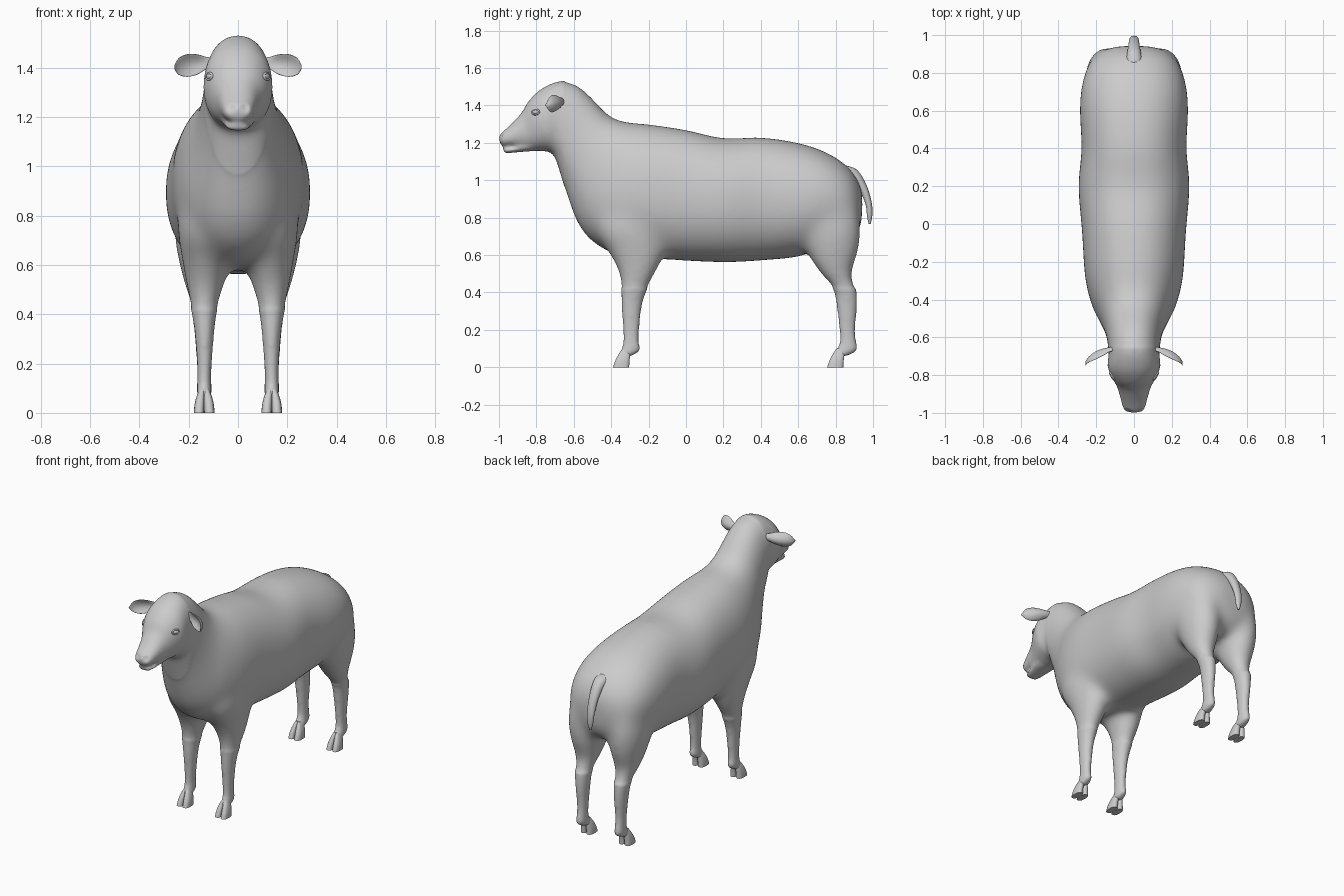
import bpy, bmesh, math
from mathutils import Vector

cube = bpy.data.objects.get("Cube")
if cube:
    bpy.data.objects.remove(cube, do_unlink=True)

grey = bpy.data.materials.new("soft_grey")
grey.use_nodes = True
GREY = (0.6, 0.6, 0.6, 1)
grey.diffuse_color = GREY
grey.node_tree.nodes["Principled BSDF"].inputs["Base Color"].default_value = GREY


def spline(rows, steps):
    """Catmull-Rom interpolation through rows of numbers."""
    out = []
    for i in range(len(rows) - 1):
        a, b = rows[max(i - 1, 0)], rows[i]
        c, d = rows[i + 1], rows[min(i + 2, len(rows) - 1)]
        for s in range(steps):
            t = s / steps
            out.append([q + t / 2 * (r - p + t * (2 * p - 5 * q + 4 * r - u + t * (3 * (q - r) + u - p)))
                        for p, q, r, u in zip(a, b, c, d)])
    return out + [list(rows[-1])]


def skin(bm, rings):
    """Bridge rings of points into a closed shell."""
    loops = [[bm.verts.new(p) for p in ring] for ring in rings]
    n = len(loops[0])
    faces = [bm.faces.new((a[k], a[(k + 1) % n], b[(k + 1) % n], b[k]))
             for a, b in zip(loops, loops[1:]) for k in range(n)]
    faces += [bm.faces.new(loops[0]), bm.faces.new(loops[-1])]
    bmesh.ops.recalc_face_normals(bm, faces=faces)


def loft(bm, rows, side=1, n=32, power=2.0, steps=4):
    """Rows: first edge (y, z), second edge (y, z), half width, x centre."""
    rings = []
    for y0, z0, y1, z1, w, x in spline(rows, steps):
        ring = []
        for k in range(n):
            a = math.tau * k / n
            c, s = (math.copysign(abs(f(a)) ** (2 / power), f(a)) for f in (math.cos, math.sin))
            ring.append((side * (x + w * s), (y0 + y1 + (y0 - y1) * c) / 2, (z0 + z1 + (z0 - z1) * c) / 2))
        rings.append(ring)
    skin(bm, rings)


def finish(name, bm, angle=180):
    mesh = bpy.data.meshes.new(name)
    bm.to_mesh(mesh)
    bm.free()
    obj = bpy.data.objects.new(name, mesh)
    bpy.context.collection.objects.link(obj)
    mesh.materials.append(grey)
    bpy.ops.object.select_all(action="DESELECT")
    obj.select_set(True)
    bpy.context.view_layer.objects.active = obj
    bpy.ops.object.shade_smooth_by_angle(angle=math.radians(angle))
    return obj


# Trunk, neck and head, from muzzle to rump
trunk = [(-1.0, 1.23, -.995, 1.195, .03), (-.99, 1.25, -.975, 1.182, .055),
         (-.94, 1.295, -.92, 1.178, .07), (-.88, 1.36, -.84, 1.16, .09),
         (-.84, 1.425, -.76, 1.155, .122), (-.77, 1.49, -.73, 1.15, .14),
         (-.67, 1.53, -.70, 1.12, .134), (-.58, 1.51, -.67, 1.03, .142),
         (-.50, 1.44, -.63, .90, .155), (-.42, 1.355, -.58, .77, .185),
         (-.34, 1.315, -.50, .67, .225), (-.2, 1.30, -.36, .60, .26),
         (0, 1.27, -.1, .575, .275), (.2, 1.225, .2, .56, .295),
         (.4, 1.23, .4, .57, .278), (.6, 1.20, .6, .59, .288),
         (.75, 1.15, .74, .64, .275), (.87, 1.07, .86, .66, .23),
         (.93, .98, .92, .72, .15), (.945, .9, .94, .78, .07)]
jaw = [(-.98, 1.168, -.975, 1.15, .025), (-.965, 1.172, -.96, 1.143, .045),
       (-.92, 1.18, -.92, 1.148, .055), (-.84, 1.22, -.82, 1.155, .07)]
# Legs, from shoulder or hip down to the pastern
front_leg = [(-.46, .95, -.1, .95, .09, .14), (-.49, .75, -.1, .75, .115, .13),
             (-.42, .62, -.11, .62, .102, .126), (-.368, .52, -.15, .52, .078, .133),
             (-.348, .42, -.205, .42, .054, .137), (-.345, .33, -.235, .33, .04, .136),
             (-.337, .2, -.25, .2, .03, .136), (-.337, .13, -.25, .13, .028, .137),
             (-.35, .09, -.245, .09, .03, .137), (-.36, .06, -.29, .06, .03, .137)]
hind_leg = [(.58, .95, .91, .95, .1, .14), (.6, .75, .935, .75, .115, .145),
            (.64, .62, .925, .62, .102, .141), (.715, .5, .888, .5, .073, .141),
            (.785, .42, .91, .42, .05, .14), (.805, .33, .915, .33, .039, .138),
            (.82, .2, .905, .2, .03, .137), (.82, .13, .912, .13, .029, .137),
            (.8, .09, .915, .09, .031, .137), (.785, .06, .86, .06, .03, .137)]

bm = bmesh.new()
loft(bm, [r + (0,) for r in trunk], n=48, power=2.2)
loft(bm, [r + (0,) for r in jaw])
for side in (1, -1):
    loft(bm, front_leg, side)
    loft(bm, hind_leg, side)

# Fuse the shells into one skin
body = finish("body", bm)
fuse = body.modifiers.new("fuse", "REMESH")
fuse.mode = "VOXEL"
fuse.voxel_size = .01
bpy.context.view_layer.update()
fused = bpy.data.meshes.new_from_object(body.evaluated_get(bpy.context.evaluated_depsgraph_get()))
bpy.data.objects.remove(body, do_unlink=True)
bm = bmesh.new()
bm.from_mesh(fused)
bpy.data.meshes.remove(fused)


def relax(verts, times):
    for _ in range(times):
        bmesh.ops.smooth_vert(bm, verts=verts, factor=.5, use_axis_x=True, use_axis_y=True, use_axis_z=True)


# Blend limbs softly into the trunk, keep face and shins crisp
relax(bm.verts[:], 6)
relax([v for v in bm.verts if v.co.y > -.65 and v.co.z > .42], 60)

# Nostrils pressed into the muzzle
for v in bm.verts:
    d = (Vector((abs(v.co.x), v.co.y, v.co.z)) - Vector((.028, -.985, 1.235))).length
    v.co.y += max(0, .014 * (1 - d / .02))

bm.normal_update()
sockets = []
for side in (1, -1):
    spot = Vector((side * .112, -.8, 1.365))
    v = min(bm.verts, key=lambda q: (q.co - spot).length)
    sockets.append((side, v.co.copy(), v.normal.copy()))
finish("body", bm)

for side, spot, normal in sockets:
    label = "left" if side > 0 else "right"

    # Eye with a raised lid rim
    bm = bmesh.new()
    bmesh.ops.create_uvsphere(bm, u_segments=20, v_segments=12, radius=1)
    bmesh.ops.scale(bm, vec=(.02, .011, .009), verts=bm.verts)
    ball = len(bm.verts)
    rings = [[((.022 + .005 * math.cos(b)) * math.cos(a), (.013 + .005 * math.cos(b)) * math.sin(a),
               .006 * math.sin(b)) for b in (math.tau * j / 8 for j in range(8))]
             for a in (math.tau * i / 24 for i in range(25))]
    skin(bm, rings)
    bmesh.ops.remove_doubles(bm, verts=bm.verts[ball:], dist=1e-5)
    eye = finish(label + "_eye", bm)
    eye.location = spot
    turn = normal.to_track_quat("Z", "Y")
    eye.rotation_mode = "QUATERNION"
    eye.rotation_quaternion = turn

    # Cupped ear: x, y, z, half height, cup depth
    ear = [(.09, -.66, 1.42, .018, .0), (.13, -.665, 1.418, .026, .01), (.165, -.672, 1.413, .041, .025),
           (.205, -.688, 1.409, .046, .028), (.24, -.715, 1.405, .034, .016), (.258, -.742, 1.402, .008, .0)]
    bm = bmesh.new()
    rings = []
    for x, y, z, h, cup in spline(ear, 4):
        rings.append([(side * x, y + .012 * math.sin(a) - cup * math.cos(a) ** 2, z + h * math.cos(a))
                      for a in (math.tau * k / 24 for k in range(24))])
    skin(bm, rings)
    finish(label + "_ear", bm, 60)

    # Cloven hooves, two toes on each foot
    for part, y in (("front", -.39), ("hind", .755)):
        bm = bmesh.new()
        for toe, lean in ((.116, -1), (.158, 1)):
            loft(bm, [(y, 0, y + .086, 0, .021, toe), (y + .012, .035, y + .088, .035, .02, toe - .002 * lean),
                      (y + .03, .07, y + .092, .07, .016, toe - .007 * lean),
                      (y + .05, .1, y + .09, .1, .01, toe - .014 * lean)], side, n=20, power=2.6)
        finish(label + "_" + part + "_hoof", bm, 50)

# Tail
tail = [(.85, 1.08, .84, 1.02, .045), (.915, 1.055, .88, 1.0, .038), (.965, .975, .925, .95, .03),
        (.993, .88, .96, .87, .025), (.996, .81, .968, .805, .018), (.987, .767, .977, .767, .006)]
bm = bmesh.new()
loft(bm, [r + (0,) for r in tail], n=20)
finish("tail", bm)
